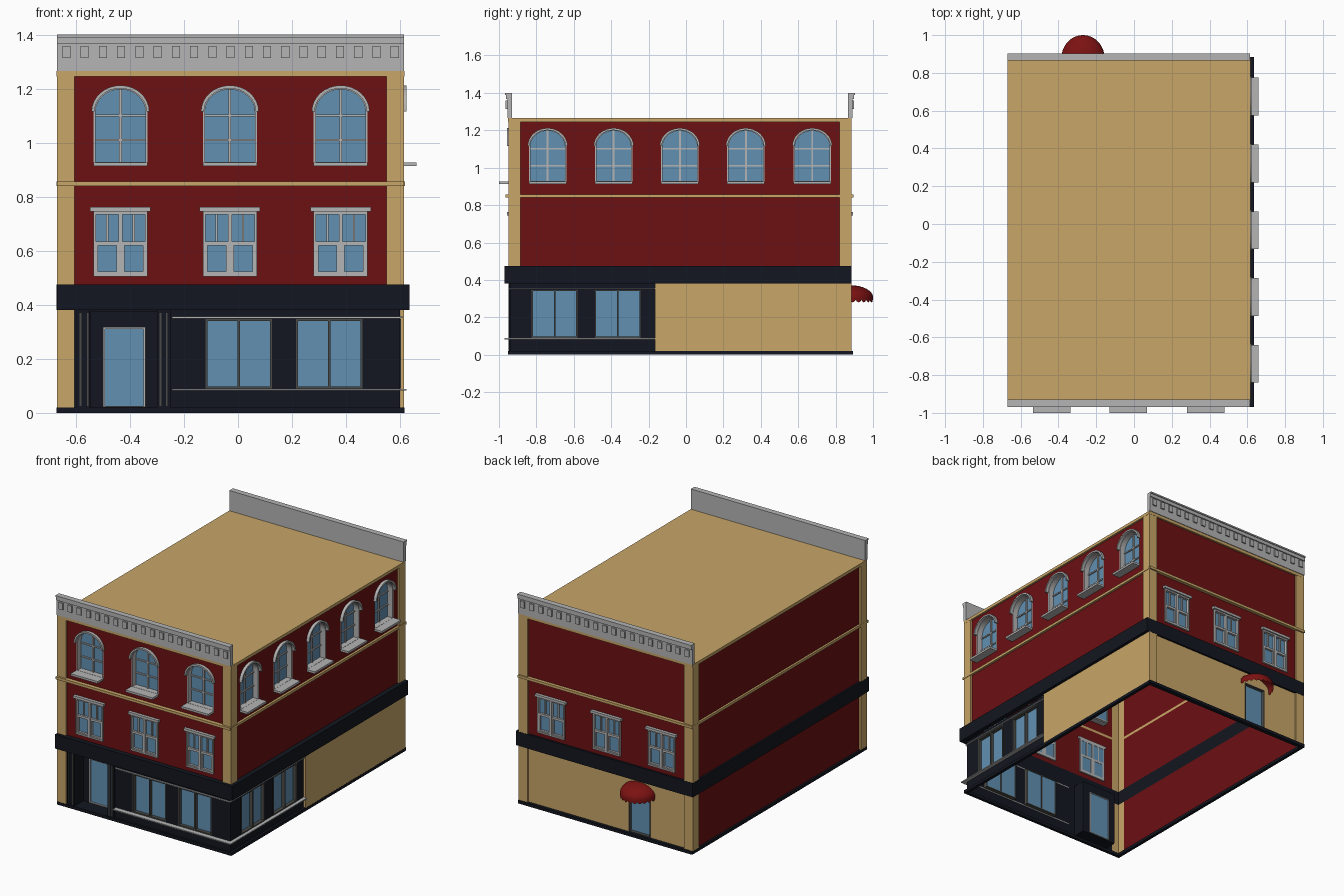
import bpy, bmesh, math
from mathutils import Matrix, Vector

if "Cube" in bpy.data.objects:
    bpy.data.objects.remove(bpy.data.objects["Cube"])


def mat(name, *rgb):
    m = bpy.data.materials.new(name)
    m.diffuse_color = (*rgb, 1)
    m.use_nodes = True
    m.node_tree.nodes["Principled BSDF"].inputs["Base Color"].default_value = m.diffuse_color
    return m


RED = mat("brick_red", 0.15, 0.005, 0.006)
TAN = mat("tan", 0.58, 0.38, 0.14)
DARK = mat("dark_navy", 0.006, 0.008, 0.014)
GLASS = mat("glass", 0.12, 0.28, 0.45)
FRAME = mat("dark_frame", 0.07, 0.07, 0.065)
TRIM = mat("trim_grey", 0.46, 0.46, 0.46)
CANVAS = mat("awning_red", 0.2, 0.006, 0.006)


def plane(u, v, n, origin):
    m = Matrix((u, v, n)).transposed().to_4x4()
    m.translation = origin
    return m


# Each facade has local axes: along the wall, up, outward
UP = (0, 0, 1)
SIDES = {
    "front": plane((1, 0, 0), UP, (0, -1, 0), (0, -0.95, 0)),
    "right": plane((0, 1, 0), UP, (1, 0, 0), (0.615, 0, 0)),
    "back": plane((-1, 0, 0), UP, (0, 1, 0), (0, 0.885, 0)),
    "left": plane((0, -1, 0), UP, (-1, 0, 0), (-0.67, 0, 0)),
    "top": plane((1, 0, 0), (0, 1, 0), UP, (0, 0, 1.265)),
}
SPAN = {"front": (-0.67, 0.615), "right": (-0.95, 0.885),
        "back": (-0.615, 0.67), "left": (-0.885, 0.95)}
P = 0.065      # pilaster width
REC = -0.012   # wall recess behind the pilasters


def rect(a, b, c, d):
    return [(a, c), (b, c), (b, d), (a, d)]


def arc(c, w, zs, h, n=16):
    return [(c + w * math.cos(math.pi * i / n), zs + h * math.sin(math.pi * i / n))
            for i in range(n + 1)]


def arch(c, w, z0, zs, h):
    return [(c - w, z0), (c + w, z0)] + arc(c, w, zs, h)


def part(name, side, shapes, d0, d1, material):
    """Fill shapes (outline + holes) on a facade and extrude from d0 to d1."""
    bm = bmesh.new()
    for loops in shapes:
        edges, vs = [], []
        for lp in loops:
            vs = [bm.verts.new((x, y, d0)) for x, y in lp]
            if len(loops) > 1:
                edges += [bm.edges.new((vs[i - 1], vs[i])) for i in range(len(vs))]
        if len(loops) > 1:
            bmesh.ops.triangle_fill(bm, use_beauty=True, edges=edges, normal=(0, 0, 1))
        else:
            bm.faces.new(vs)
    bm.normal_update()
    for f in bm.faces:
        if f.normal.z < 0:
            f.normal_flip()
    if d1 > d0:
        r = bmesh.ops.extrude_face_region(bm, geom=bm.faces[:])
        vs = [g for g in r["geom"] if isinstance(g, bmesh.types.BMVert)]
        bmesh.ops.translate(bm, verts=vs, vec=Vector((0, 0, d1 - d0)))
        bmesh.ops.recalc_face_normals(bm, faces=bm.faces[:])
    bm.transform(SIDES[side])
    return finish(name, bm, material)


def finish(name, bm, material):
    me = bpy.data.meshes.new(name)
    bm.to_mesh(me)
    bm.free()
    me.materials.append(material)
    ob = bpy.data.objects.new(name, me)
    bpy.context.collection.objects.link(ob)
    return ob


def arched_windows(side, centres, sill_d):
    zs = 1.115
    part(side + "_arched_glass", side, [[arch(c, 0.097, 0.922, zs, 0.087)] for c in centres], -0.05, -0.05, GLASS)
    part(side + "_arched_frame", side, [[arch(c, 0.1, 0.92, zs, 0.09), arch(c, 0.092, 0.928, zs, 0.082)]
                                        for c in centres], -0.055, REC, TRIM)
    part(side + "_arch_hood", side, [[arc(c, 0.107, zs, 0.097) + arc(c, 0.096, zs, 0.086)[::-1]]
                                     for c in centres], -0.03, 0.008, TRIM)
    bars = []
    for c in centres:
        bars += [[rect(c - 0.005, c + 0.005, 0.925, 1.198)]]
        bars += [[rect(c - 0.093, c + 0.093, z - 0.004, z + 0.004)] for z in (1.01, 1.1)]
    part(side + "_arched_muntins", side, bars, -0.052, -0.042, TRIM)
    part(side + "_arched_sill", side, [[rect(c - 0.1, c + 0.1, 0.913, 0.927)] for c in centres], -0.05, sill_d, TRIM)


def sash_windows(side, centres):
    frames, lower, bars, heads, glass = [], [], [], [], []
    for c in centres:
        glass.append([rect(c - 0.096, c + 0.096, 0.51, 0.745)])
        frames.append([rect(c - 0.1, c + 0.1, 0.505, 0.75)]
                      + [rect(c + s - 0.042, c + s + 0.042, 0.515, 0.735) for s in (-0.049, 0.049)])
        heads.append([rect(c - 0.112, c + 0.112, 0.745, 0.762)])
        for s in (-0.049, 0.049):
            lower.append([rect(c + s - 0.043, c + s + 0.043, 0.513, 0.635),
                          rect(c + s - 0.034, c + s + 0.034, 0.523, 0.62)])
            bars.append([rect(c + s - 0.004, c + s + 0.004, 0.63, 0.737)])
    part(side + "_sash_glass", side, glass, -0.02, -0.02, GLASS)
    part(side + "_sash_frame", side, frames, -0.022, -0.001, TRIM)
    part(side + "_lower_sash", side, lower, -0.022, -0.006, TRIM)
    part(side + "_sash_muntin", side, bars, -0.022, -0.012, TRIM)
    part(side + "_window_head", side, heads, -0.02, 0.008, TRIM)


def shop_windows(side, starts, z0=0.09, z1=0.347, w=0.245):
    part(side + "_shop_glass", side, [[rect(a, a + w, z0, z1)] for a in starts], -0.035, -0.035, GLASS)
    part(side + "_shop_frame", side, [[rect(a, a + w, z0, z1), rect(a + 0.007, a + w / 2 - 0.004, z0 + 0.007, z1 - 0.007),
                                       rect(a + w / 2 + 0.004, a + w - 0.007, z0 + 0.007, z1 - 0.007)]
                                      for a in starts], -0.04, -0.012, FRAME)
    return [rect(a, a + w, z0, z1) for a in starts]


# Upper walls, pilasters, belts, signage band and plinth on every side
FRONT_C = (-0.435, -0.03, 0.38)
SIDE_C = (-0.74, -0.387, -0.033, 0.32, 0.675)
arched = {"front": FRONT_C, "right": SIDE_C}
sash = {"front": FRONT_C, "back": [-c for c in FRONT_C]}
belt_out = {"front": 0.014, "right": 0.003, "back": 0.01, "left": 0.001}
for s, (a, b) in SPAN.items():
    holes = [arch(c, 0.1, 0.92, 1.115, 0.09) for c in arched.get(s, ())]
    part(s + "_upper_wall", s, [[rect(a + P, b - P, 0.857, 1.245)] + holes], REC, REC, RED)
    holes = [rect(c - 0.1, c + 0.1, 0.505, 0.75) for c in sash.get(s, ())]
    part(s + "_middle_wall", s, [[rect(a + P, b - P, 0.475, 0.84)] + holes], REC, REC, RED)
    cols = [[rect(u, u + P, 0.475, 1.245)] for u in (a, b - P)]
    if s in ("back", "left"):
        cols += [[rect(u, u + P, 0.02, 0.38)] for u in (a, b - P)]
    if s == "front":
        cols.append([rect(a, a + P, 0.02, 0.38)])
    part(s + "_pilasters", s, cols, REC, 0, TAN)
    part(s + "_top_strip", s, [[rect(a, b, 1.245, 1.265)]], REC, 0.001, TAN)
    part(s + "_belt", s, [[rect(a, b, 0.84, 0.857)]], REC, belt_out[s], TAN)
    out = 0.02 if s in ("front", "right") else 0.001
    ext = {"front": (0, 0.02), "right": (0.02, 0)}.get(s, (0, 0))
    part(s + "_band", s, [[rect(a - ext[0], b + ext[1], 0.38, 0.475)]], REC, out, DARK)
    part(s + "_plinth", s, [[rect(a, b, 0, 0.02)]], -0.02, 0.008 if s == "back" else 0.001, DARK)
part("roof", "top", [[rect(-0.67, 0.615, -0.95, 0.885)]], 0, 0, TAN)

# Windows
arched_windows("front", FRONT_C, 0.05)
arched_windows("right", SIDE_C, 0.045)
for s, c in sash.items():
    sash_windows(s, c)

# Cornice parapets with dentil blocks, front and back
for s in ("front", "back"):
    a, b = SPAN[s]
    part(s + "_parapet", s, [[rect(a, b, 1.265, 1.395)]], -0.02, 0.005, TRIM)
    part(s + "_cornice", s, [[rect(a, b, 1.367, 1.39)]], -0.02, 0.012, TRIM)
    part(s + "_cornice_cap", s, [[rect(a, b, 1.39, 1.4)]], -0.02, 0.018, TRIM)
    part(s + "_dentils", s, [[rect(a + 0.02 + i * 0.0675, a + 0.05 + i * 0.0675, 1.313, 1.358)]
                             for i in range(19)], 0.004, 0.014, TRIM)

# Ground floor shopfront
holes = shop_windows("front", (-0.12, 0.215))
part("front_shop_wall", "front", [[rect(-0.295, 0.6, 0.02, 0.38)] + holes, [rect(-0.605, -0.545, 0.02, 0.38)]],
     -0.012, -0.012, DARK)
holes = shop_windows("right", (-0.825, -0.487))
part("right_shop_wall", "right", [[rect(-0.938, -0.165, 0.02, 0.38)] + holes], -0.015, -0.015, DARK)
part("front_shop_moulding", "front", [[rect(-0.245, 0.6, 0.349, 0.356)]], -0.015, -0.003, TRIM)
part("right_shop_moulding", "right", [[rect(-0.945, -0.165, 0.352, 0.358)]], -0.016, -0.006, TRIM)
part("front_shop_sill", "front", [[rect(-0.245, 0.623, 0.082, 0.089)]], -0.015, 0.02, TRIM)
part("right_shop_sill", "right", [[rect(-0.97, -0.165, 0.082, 0.089)]], -0.016, 0.009, TRIM)

# Recessed entrance
part("alcove_back", "front", [[rect(-0.55, -0.29, 0.02, 0.38), rect(-0.5, -0.342, 0.022, 0.318)]], -0.1, -0.1, DARK)
part("alcove_sides", "front", [[rect(u, u + 0.004, 0.02, 0.38)] for u in (-0.549, -0.295)]
     + [[rect(-0.549, -0.291, 0.376, 0.38)], [rect(-0.549, -0.291, 0.016, 0.02)]], -0.1, -0.012, DARK)
part("shop_pilasters", "front", [[rect(u, u + 0.05, 0.02, 0.38)] for u in (-0.597, -0.3)], -0.012, -0.004, DARK)
part("shop_pilaster_strips", "front", [[rect(u - 0.003, u + 0.003, 0.025, 0.37)]
                                       for u in (-0.583, -0.556, -0.287, -0.264)], -0.006, 0, FRAME)
part("front_door_glass", "front", [[rect(-0.5, -0.342, 0.022, 0.318)]], -0.105, -0.105, GLASS)
part("front_door_frame", "front", [[rect(-0.5, -0.342, 0.022, 0.318), rect(-0.493, -0.349, 0.026, 0.311)]],
     -0.108, -0.094, TRIM)

# Plain ground floor walls
part("right_ground_wall", "right", [[rect(-0.165, 0.885, 0.02, 0.38)]], 0, 0, TAN)
part("right_wall_return", "right", [[rect(-0.165, -0.16, 0.02, 0.38)]], -0.02, 0, TAN)
part("left_ground_wall", "left", [[rect(-0.885 + P, 0.95 - P, 0.02, 0.38)]], REC, REC, RED)
door = rect(0.19, 0.35, 0.022, 0.305)
part("back_ground_wall", "back", [[rect(-0.615 + P, 0.67 - P, 0.02, 0.38), door]], REC, REC, TAN)
part("back_door_glass", "back", [[door]], -0.03, -0.03, GLASS)
part("back_door_frame", "back", [[door, rect(0.197, 0.343, 0.026, 0.298)]], -0.035, -0.008, FRAME)

# Domed awning with a scalloped skirt over the back door
bm = bmesh.new()
n, rows = 48, 8
grid = []
for j in range(rows + 2):
    t = math.pi / 2 * min(1, (j + 0.05) / rows)
    ring = []
    for i in range(n + 1):
        p = math.pi * i / n
        z = 0.308 + 0.064 * math.cos(t)
        if j > rows:
            z = 0.292 - 0.012 * abs(math.sin(12 * p))
        ring.append(bm.verts.new((-0.27 + 0.115 * math.sin(t) * math.cos(p),
                                  0.875 + 0.125 * math.sin(t) * math.sin(p), z)))
    grid.append(ring)
for j in range(rows + 1):
    for i in range(n):
        bm.faces.new((grid[j][i], grid[j + 1][i], grid[j + 1][i + 1], grid[j][i + 1]))
bmesh.ops.recalc_face_normals(bm, faces=bm.faces[:])
bm.normal_update()
if sum(f.normal.z for f in bm.faces) < 0:
    bmesh.ops.reverse_faces(bm, faces=bm.faces[:])
finish("awning", bm, CANVAS)

# Smooth only the gentle curves
for ob in bpy.context.collection.objects:
    ob.select_set(ob.name == "awning" or "arch" in ob.name)
bpy.context.view_layer.objects.active = bpy.data.objects["awning"]
bpy.ops.object.shade_smooth_by_angle(angle=math.radians(30))
